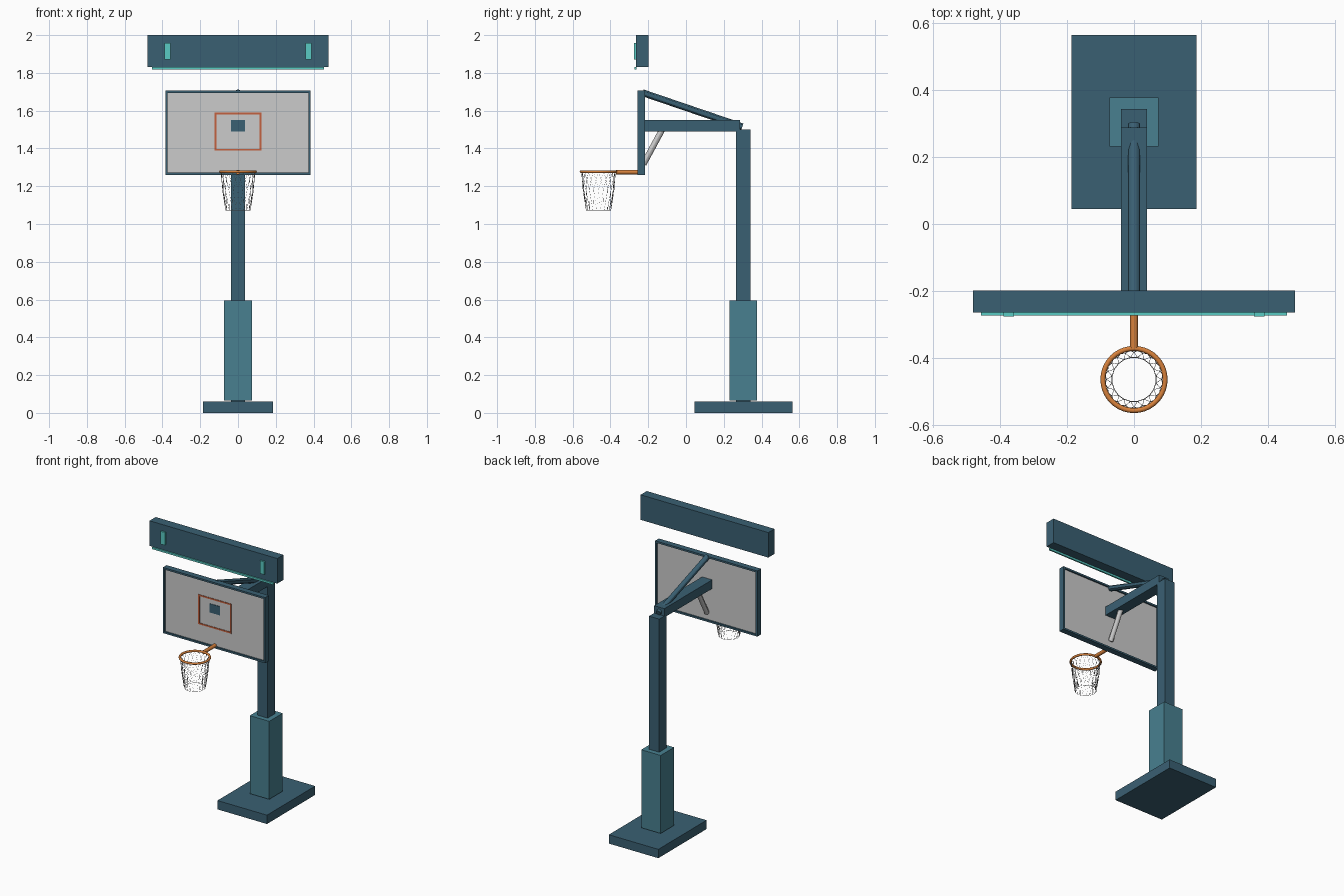
import bpy, math
from mathutils import Vector

if "Cube" in bpy.data.objects:
    bpy.data.objects.remove(bpy.data.objects["Cube"])


def material(name, rgb):
    m = bpy.data.materials.new(name)
    m.diffuse_color = (*rgb, 1)
    m.use_nodes = True
    m.node_tree.nodes["Principled BSDF"].inputs["Base Color"].default_value = m.diffuse_color
    return m


NAVY = material("navy", (0.042, 0.117, 0.171))
TEAL = material("teal", (0.065, 0.216, 0.279))
MINT = material("mint", (0.10, 0.60, 0.55))
ORANGE = material("orange", (0.68, 0.22, 0.045))
RED = material("red", (0.55, 0.12, 0.05))


def finish(name, mat):
    o = bpy.context.object
    o.name = name
    if mat:
        o.data.materials.append(mat)
    return o


def box(name, x, y, z, mat=None):
    """Box from (min, max) ranges."""
    bpy.ops.mesh.primitive_cube_add(size=1, location=[sum(r) / 2 for r in (x, y, z)])
    o = finish(name, mat)
    o.scale = [r[1] - r[0] for r in (x, y, z)]
    bpy.ops.object.transform_apply(location=False, rotation=False, scale=True)
    return o


def rod(name, a, b, r, mat=None, sides=12):
    a, b = Vector(a), Vector(b)
    bpy.ops.mesh.primitive_cylinder_add(vertices=sides, radius=r, depth=(b - a).length, location=(a + b) / 2)
    o = finish(name, mat)
    o.rotation_euler = (b - a).to_track_quat('Z', 'Y').to_euler()
    bpy.ops.object.shade_smooth_by_angle()
    return o


def border(name, hx, y, z, t, mat):
    """Rectangular border made of four bars."""
    box(name + "_top", (-hx, hx), y, (z[1] - t, z[1]), mat)
    box(name + "_bottom", (-hx, hx), y, (z[0], z[0] + t), mat)
    for side, s in (("left", -1), ("right", 1)):
        box(f"{name}_{side}", sorted((s * hx, s * (hx - t))), y, (z[0] + t, z[1] - t), mat)


# Stand
box("base", (-0.186, 0.186), (0.045, 0.563), (0, 0.06), NAVY)
box("pole", (-0.038, 0.038), (0.264, 0.342), (0.05, 1.5), NAVY)
box("pole_pad", (-0.073, 0.073), (0.231, 0.376), (0.066, 0.596), TEAL)

# Arm and braces
box("arm", (-0.038, 0.038), (-0.25, 0.287), (1.49, 1.55), NAVY)
rod("upper_brace", (0, -0.23, 1.695), (0, 0.298, 1.515), 0.018, NAVY)
rod("lower_brace", (0, -0.225, 1.317), (0, -0.115, 1.52), 0.016)

# Backboard
box("backboard_panel", (-0.375, 0.375), (-0.247, -0.227), (1.27, 1.696))
border("backboard_frame", 0.384, (-0.257, -0.217), (1.26, 1.706), 0.012, NAVY)
border("target_square", 0.124, (-0.25, -0.24), (1.388, 1.59), 0.01, RED)

# Rim
RIM = Vector((0, -0.463, 1.277))
bpy.ops.mesh.primitive_torus_add(location=RIM, major_radius=0.0925, minor_radius=0.0075,
                                 major_segments=40, minor_segments=10)
finish("rim", ORANGE)
bpy.ops.object.shade_smooth_by_angle(angle=math.radians(60))
rod("rim_bracket", (0, -0.37, 1.275), (0, -0.235, 1.275), 0.012, ORANGE, 16)

# Net: zigzag cords between staggered rings, closed by a bottom ring
N = 20
LEVELS = [(0.091, 1.275), (0.087, 1.235), (0.082, 1.18), (0.066, 1.073)]
cu = bpy.data.curves.new("net", 'CURVE')
cu.dimensions = '3D'
cu.bevel_depth = 0.0012
cu.bevel_resolution = 0


def knot(level, i):
    r, z = LEVELS[level]
    a = 2 * math.pi * (i + level % 2 / 2) / N
    return (RIM.x + r * math.cos(a), RIM.y + r * math.sin(a), z)


def cord(pts):
    s = cu.splines.new('POLY')
    s.points.add(len(pts) - 1)
    for p, c in zip(s.points, pts):
        p.co = (*c, 1)
    s.use_cyclic_u = True


for k in range(len(LEVELS) - 1):
    zigzag = []
    for i in range(N):
        pair = [knot(k, i), knot(k + 1, i)]
        zigzag += pair if k % 2 == 0 else [knot(k + 1, i), knot(k, i)]
    cord(zigzag)
cord([knot(3, i) for i in range(N)])
bpy.context.collection.objects.link(bpy.data.objects.new("net", cu))

# Floating sign with light accents
box("sign", (-0.48, 0.48), (-0.264, -0.198), (1.83, 2.0), NAVY)
box("sign_light_strip", (-0.456, 0.456), (-0.272, -0.262), (1.817, 1.83), MINT)
for side, s in (("left", -1), ("right", 1)):
    box("sign_light_" + side, sorted((s * 0.358, s * 0.389)), (-0.275, -0.262), (1.87, 1.957), MINT)
